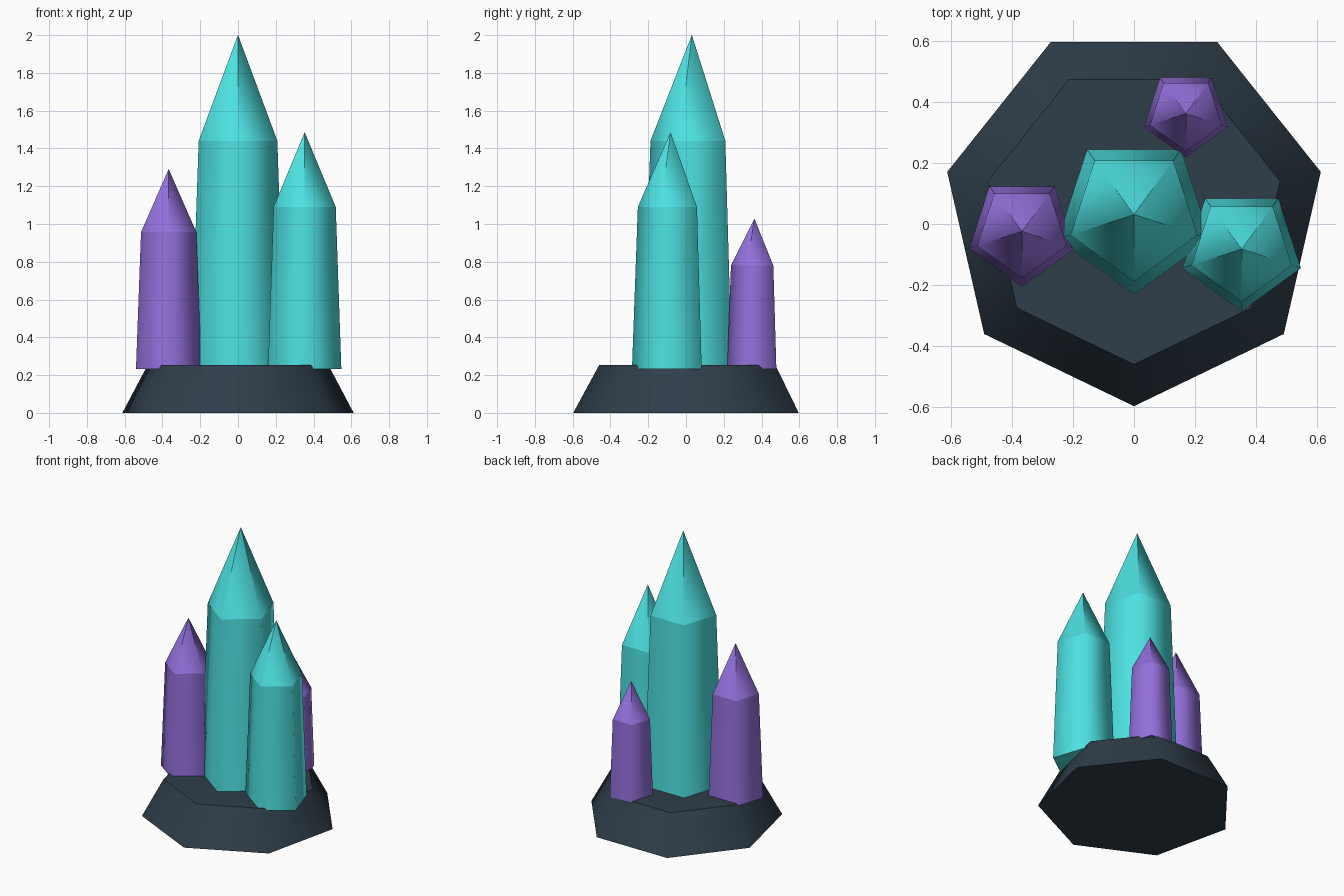
import bpy
import bmesh
from math import sin, cos, tau

cube = bpy.data.objects.get("Cube")
if cube:
    bpy.data.objects.remove(cube, do_unlink=True)


def material(name, rgb):
    """Flat material from an sRGB colour."""
    linear = [((c / 255 + 0.055) / 1.055) ** 2.4 for c in rgb] + [1.0]
    mat = bpy.data.materials.new(name)
    mat.use_nodes = True
    mat.diffuse_color = linear
    mat.node_tree.nodes["Principled BSDF"].inputs["Base Color"].default_value = linear
    return mat


def frustum(name, mat, centre, sides, low, high):
    """Tapered prism with a corner to the front; low and high are (radius, z)."""
    bm = bmesh.new()
    rings = []
    for radius, z in (low, high):
        angles = [tau * i / sides for i in range(sides)]
        rings.append([bm.verts.new((radius * sin(a), -radius * cos(a), z)) for a in angles])
    bottom, top = rings
    # Smooth sides, flat caps with sharp rims
    for i in range(sides):
        j = (i + 1) % sides
        bm.faces.new((bottom[i], bottom[j], top[j], top[i])).smooth = True
    for cap in (bottom[::-1], top):
        for edge in bm.faces.new(cap).edges:
            edge.smooth = False
    mesh = bpy.data.meshes.new(name)
    bm.to_mesh(mesh)
    bm.free()
    mesh.materials.append(mat)
    obj = bpy.data.objects.new(name, mesh)
    obj.location = (*centre, 0)
    bpy.context.collection.objects.link(obj)


def crystal(name, mat, centre, base_radius, neck_radius, neck_z, tip_z):
    """Five-sided shaft with a pointed tip."""
    frustum(name + "_shaft", mat, centre, 5, (base_radius, 0.233), (neck_radius, neck_z))
    frustum(name + "_tip", mat, centre, 5, (neck_radius, neck_z), (0.0005, tip_z))


slate = material("dark slate", (47, 62, 74))
teal = material("teal crystal", (77, 224, 224))
purple = material("purple crystal", (147, 112, 219))

# Rock base
frustum("rock_base", slate, (0, 0.031), 7, (0.628, 0), (0.491, 0.253))

# Crystal cluster
crystal("centre_crystal", teal, (0, 0.031), 0.262, 0.219, 1.44, 2.0)
crystal("left_crystal", teal, (0.353, -0.082), 0.204, 0.173, 1.09, 1.485)
crystal("right_crystal", purple, (-0.367, -0.024), 0.182, 0.154, 0.957, 1.29)
crystal("back_crystal", purple, (0.17, 0.362), 0.144, 0.124, 0.78, 1.028)
